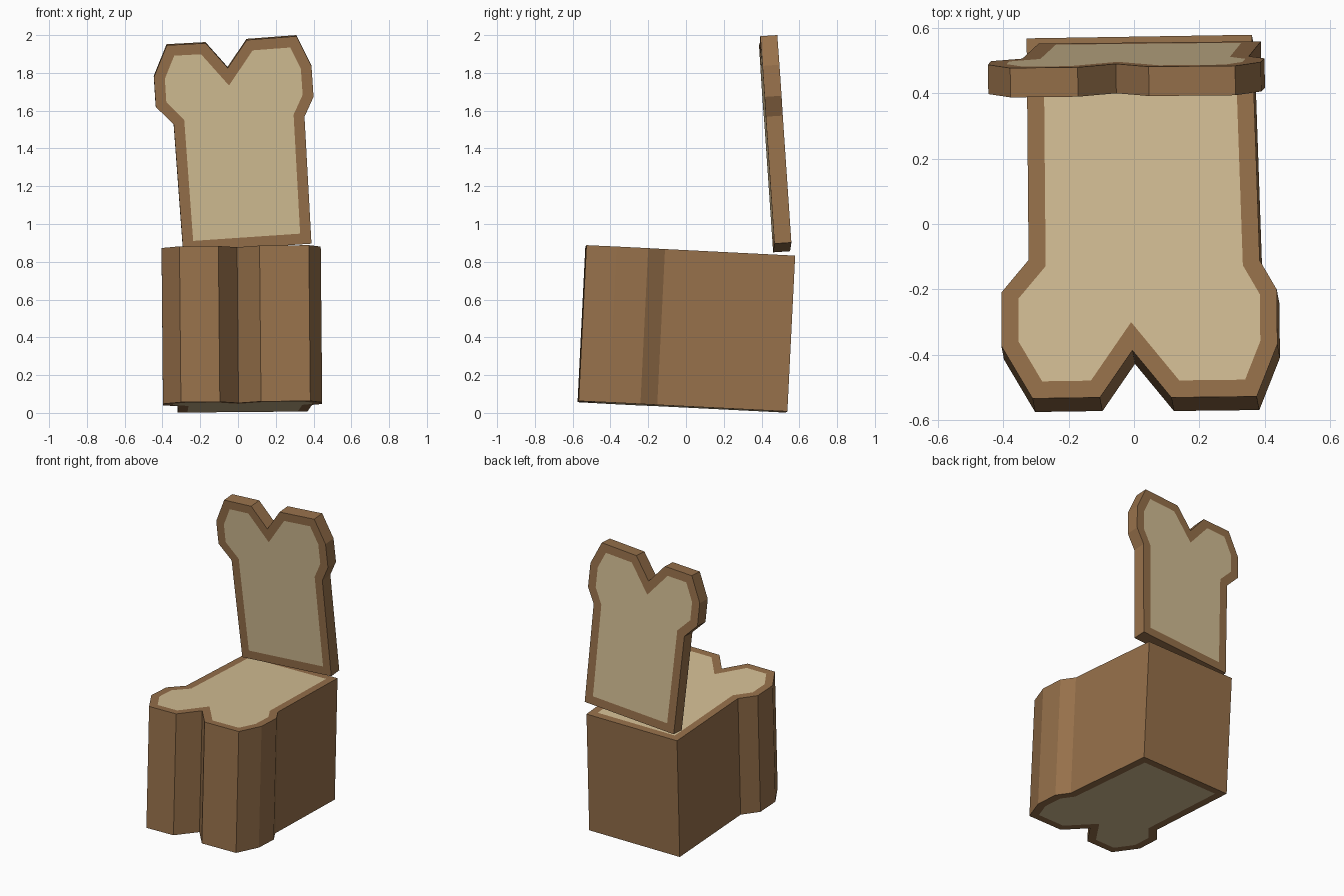
import bpy, bmesh
from mathutils import Vector

if "Cube" in bpy.data.objects:
    bpy.data.objects.remove(bpy.data.objects["Cube"])


def material(name, rgb):
    m = bpy.data.materials.new(name)
    m.diffuse_color = (*rgb, 1.0)
    m.use_nodes = True
    m.node_tree.nodes["Principled BSDF"].inputs["Base Color"].default_value = m.diffuse_color
    return m


crust = material("crust", (0.31, 0.165, 0.07))
crumb = material("crumb", (0.66, 0.52, 0.30))


def bread_slice(name, outline, origin, ax, ay, depth, border):
    """Prism of a bread outline with an inset crumb panel on both flat faces."""
    origin, ax, ay = Vector(origin), Vector(ax), Vector(ay)
    back = -ax.cross(ay).normalized() * depth
    bm = bmesh.new()
    near = [bm.verts.new(origin + ax * u + ay * v) for u, v in outline]
    far = [bm.verts.new(p.co + back) for p in near]
    caps = [bm.faces.new(near), bm.faces.new(far[::-1])]
    n = len(outline)
    for i in range(n):
        j = (i + 1) % n
        bm.faces.new((near[j], near[i], far[i], far[j]))
    bmesh.ops.recalc_face_normals(bm, faces=bm.faces[:])
    bm.normal_update()
    for cap in caps:
        bmesh.ops.inset_region(bm, faces=[cap], thickness=border,
                               use_boundary=True, use_even_offset=True)
        cap.material_index = 1
    me = bpy.data.meshes.new(name)
    bm.to_mesh(me)
    bm.free()
    me.materials.append(crust)
    me.materials.append(crumb)
    ob = bpy.data.objects.new(name, me)
    bpy.context.collection.objects.link(ob)
    return ob


# Seat block: outline in plan, top face slopes slightly down to the back
seat_outline = [
    (-0.328, 0.567), (-0.322, -0.11), (-0.405, -0.209), (-0.405, -0.373),
    (-0.31, -0.533), (-0.104, -0.53), (-0.005, -0.386), (0.114, -0.53),
    (0.375, -0.527), (0.438, -0.367), (0.436, -0.2), (0.384, -0.111),
    (0.36, 0.578)]
bread_slice("seat", seat_outline, (0, 0, 0.858),
            (1, 0, 0.0096), (0, 1, -0.05), 0.826, 0.052)

# Backrest: outline in front elevation, leaning slightly forward
back_outline = [
    (-0.29, 0.85), (0.389, 0.896), (0.352, 1.568), (0.400, 1.673),
    (0.389, 1.837), (0.310, 1.994), (0.046, 1.974), (-0.054, 1.826),
    (-0.171, 1.957), (-0.377, 1.946), (-0.445, 1.778), (-0.435, 1.62),
    (-0.340, 1.526)]
bread_slice("backrest", back_outline, (0, 0.5225, 0),
            (1, 0.0145, 0), (0, -0.067, 1), 0.09, 0.057)
